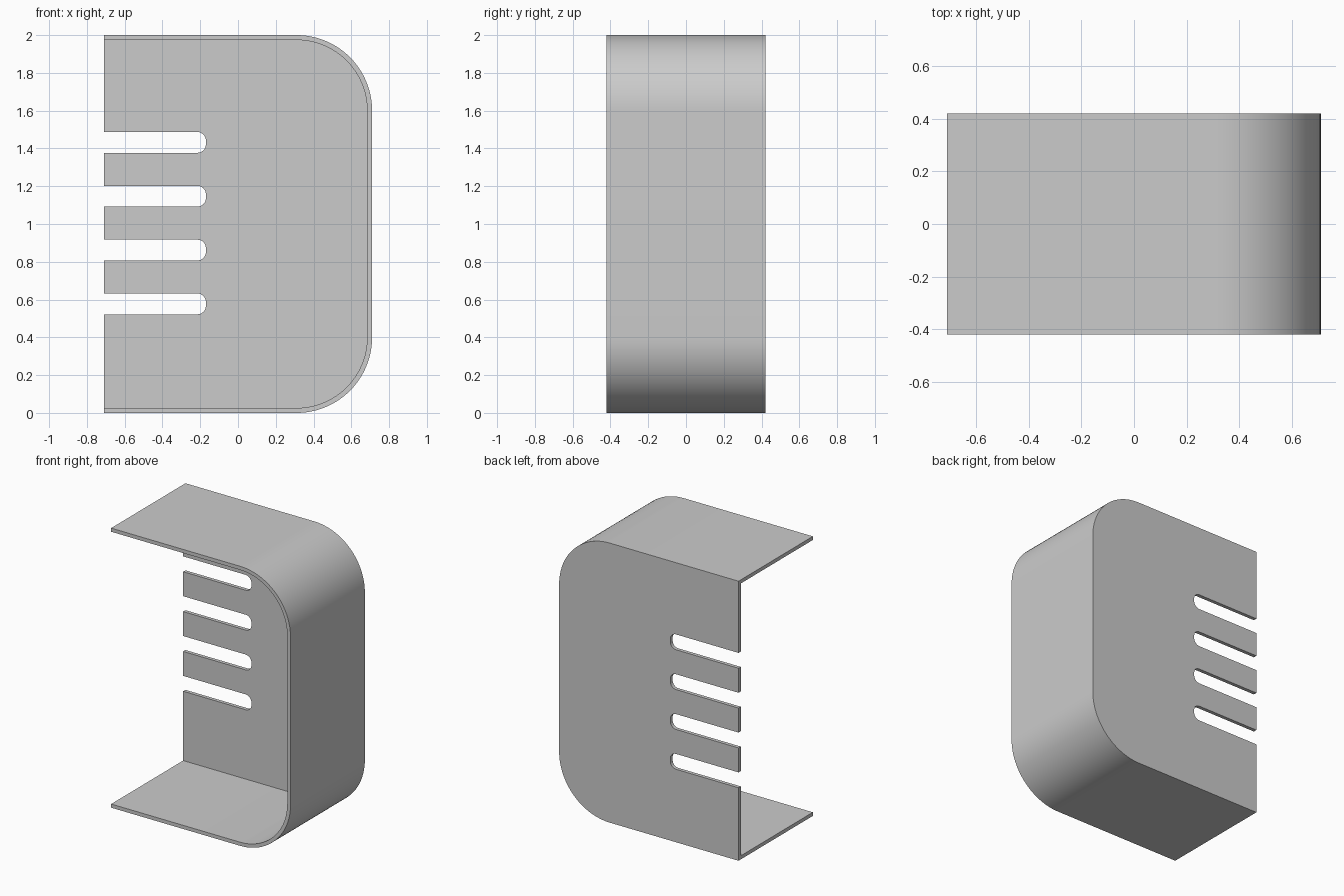
import bpy
import bmesh
from math import pi, sin, cos, radians

if "Cube" in bpy.data.objects:
    bpy.data.objects.remove(bpy.data.objects["Cube"])

HALF_W, HALF_D, HEIGHT = 0.71, 0.42, 2.0
WALL, RADIUS = 0.026, 0.4
SLOT_END, SLOT_H, SLOT_R = -0.17, 0.11, 0.045

grey = bpy.data.materials.new("plain grey")
grey.use_nodes = True
COLOUR = (0.6, 0.6, 0.6, 1)
grey.diffuse_color = COLOUR
grey.node_tree.nodes["Principled BSDF"].inputs["Base Color"].default_value = COLOUR


def rounded_right(x0, x1, z0, z1, r, steps):
    """Rectangle outline in XZ with both right corners rounded."""
    pts = [(x0, z1), (x0, z0)]
    for cz, start in ((z0 + r, -pi / 2), (z1 - r, 0)):
        for i in range(steps + 1):
            a = start + i * pi / 2 / steps
            pts.append((x1 - r + r * cos(a), cz + r * sin(a)))
    return pts


def prism(name, outline, y0, y1):
    """Extrude an XZ outline from y0 to y1."""
    bm = bmesh.new()
    face = bm.faces.new([bm.verts.new((x, y0, z)) for x, z in outline])
    ext = bmesh.ops.extrude_face_region(bm, geom=[face])
    moved = [v for v in ext["geom"] if isinstance(v, bmesh.types.BMVert)]
    bmesh.ops.translate(bm, verts=moved, vec=(0, y1 - y0, 0))
    bmesh.ops.recalc_face_normals(bm, faces=bm.faces)
    mesh = bpy.data.meshes.new(name)
    bm.to_mesh(mesh)
    bm.free()
    obj = bpy.data.objects.new(name, mesh)
    bpy.context.collection.objects.link(obj)
    mesh.materials.append(grey)
    return obj


def cut(target, cutter):
    """Subtract the cutter, then discard it."""
    cutter.hide_render = True
    mod = target.modifiers.new("cut", "BOOLEAN")
    mod.operation = "DIFFERENCE"
    mod.solver = "EXACT"
    mod.object = cutter
    bpy.ops.object.modifier_apply(modifier=mod.name)
    bpy.data.objects.remove(cutter)


# Solid block with two rounded right-hand corners
shell = prism("bracket_shell",
              rounded_right(-HALF_W, HALF_W, 0, HEIGHT, RADIUS, 24), -HALF_D, HALF_D)
bpy.context.view_layer.objects.active = shell
shell.select_set(True)

# Hollow, open to the front and to the straight side
cut(shell, prism("hollow_cutter",
                 rounded_right(-1, HALF_W - WALL, WALL, HEIGHT - WALL, RADIUS - WALL, 24),
                 -1, HALF_D - WALL))

# Four round-ended slots in the back plate
for i in range(4):
    z = 0.577 + i * 0.285
    cut(shell, prism("slot_cutter",
                     rounded_right(-1, SLOT_END, z - SLOT_H / 2, z + SLOT_H / 2, SLOT_R, 8),
                     0, 1))

bpy.ops.object.shade_smooth_by_angle(angle=radians(30))
